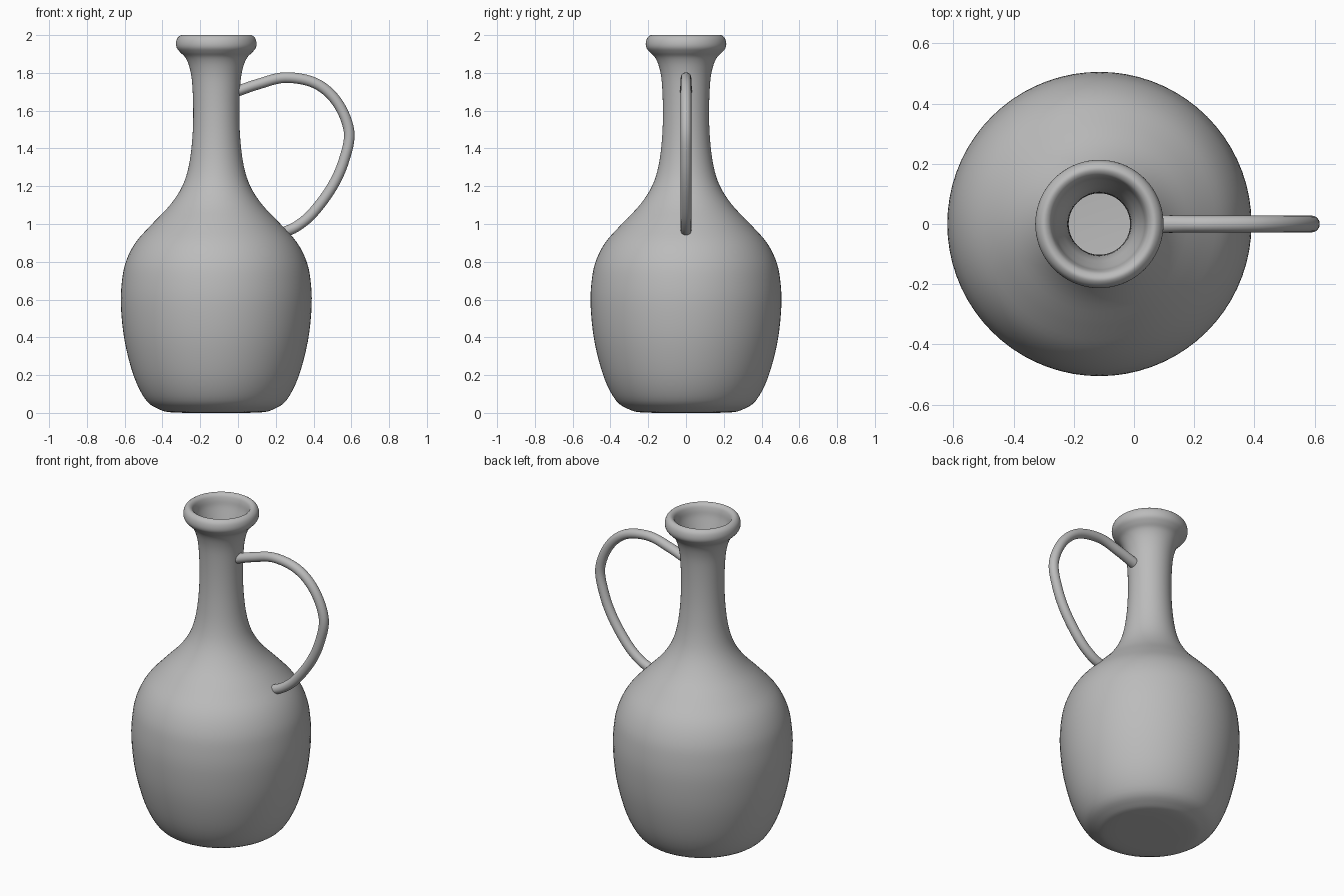
import bpy, bmesh, math
from mathutils import Vector

if "Cube" in bpy.data.objects:
    bpy.data.objects.remove(bpy.data.objects["Cube"])

AXIS_X = -0.115
SEGMENTS = 72

clay = bpy.data.materials.new("grey_clay")
clay.diffuse_color = (0.5, 0.5, 0.5, 1)
clay.use_nodes = True
clay.node_tree.nodes["Principled BSDF"].inputs["Base Color"].default_value = clay.diffuse_color


def spline(points, steps):
    """Smooth path through the given points."""
    p = [Vector(q) for q in points]
    p = [2 * p[0] - p[1]] + p + [2 * p[-1] - p[-2]]
    path = []
    for a, b, c, d in zip(p, p[1:], p[2:], p[3:]):
        for i in range(steps):
            t = i / steps
            path.append(0.5 * (2 * b + (c - a) * t + (2 * a - 5 * b + 4 * c - d) * t ** 2
                               + (3 * b - a - 3 * c + d) * t ** 3))
    return path + [p[-2]]


def finish(name, bm):
    bmesh.ops.recalc_face_normals(bm, faces=bm.faces)
    mesh = bpy.data.meshes.new(name)
    bm.to_mesh(mesh)
    bm.free()
    mesh.materials.append(clay)
    mesh.shade_smooth()
    obj = bpy.data.objects.new(name, mesh)
    bpy.context.collection.objects.link(obj)
    return obj


def skin(bm, rings):
    """Join rings of vertices and close both ends."""
    for lo, hi in zip(rings, rings[1:]):
        n = len(lo)
        for i in range(n):
            j = (i + 1) % n
            bm.faces.new((lo[i], lo[j], hi[j], hi[i]))
    bm.faces.new(rings[0])
    bm.faces.new(rings[-1])


# Vessel: outer wall, rolled lip, then inner wall down to the floor
outer = [(0.24, 0.003), (0.30, 0.018), (0.37, 0.065), (0.435, 0.19), (0.485, 0.38),
         (0.505, 0.57), (0.498, 0.71), (0.475, 0.81), (0.425, 0.905), (0.34, 1.0),
         (0.245, 1.1), (0.18, 1.2), (0.145, 1.31), (0.127, 1.45), (0.122, 1.6),
         (0.128, 1.75), (0.142, 1.83), (0.163, 1.88), (0.19, 1.908)]
lip = [(0.209, 1.932), (0.213, 1.958), (0.205, 1.985), (0.185, 2.0), (0.165, 1.99),
       (0.155, 1.965), (0.148, 1.925)]
inner = [(0.132, 1.87), (0.115, 1.81), (0.105, 1.73)]
inner += [(r - 0.02, z) for r, z in outer[14:3:-1]]
inner += [(0.35, 0.08), (0.28, 0.035), (0.22, 0.022)]
profile = spline([(0.12, 0.0), *outer, *lip, *inner], 4)

bm = bmesh.new()
rings = []
for r, z in profile:
    rings.append([bm.verts.new((AXIS_X + r * math.cos(a), r * math.sin(a), max(z, 0)))
                  for a in (2 * math.pi * i / SEGMENTS for i in range(SEGMENTS))])
skin(bm, rings)
finish("jug_body", bm)

# Handle: round tube swept along a loop from the neck to the shoulder
path = spline([(-0.003, 1.703), (0.105, 1.74), (0.25, 1.775), (0.41, 1.745), (0.525, 1.645),
               (0.588, 1.49), (0.562, 1.34), (0.50, 1.2), (0.40, 1.063), (0.315, 0.99),
               (0.245, 0.957)], 6)
bm = bmesh.new()
rings = []
for i, p in enumerate(path):
    along = (path[min(i + 1, len(path) - 1)] - path[max(i - 1, 0)]).normalized()
    side = Vector((along.y, -along.x))
    radius = 0.028 + 0.005 * max(0, 1 - i / 9)
    ring = []
    for k in range(20):
        a = 2 * math.pi * k / 20
        q = p + side * (0.028 * math.cos(a))
        ring.append(bm.verts.new((q.x, radius * math.sin(a), q.y)))
    rings.append(ring)
skin(bm, rings)
handle = finish("handle", bm)

for obj in bpy.data.objects:
    bpy.context.view_layer.objects.active = obj
    obj.select_set(True)
bpy.ops.object.shade_smooth_by_angle(angle=math.radians(50))
